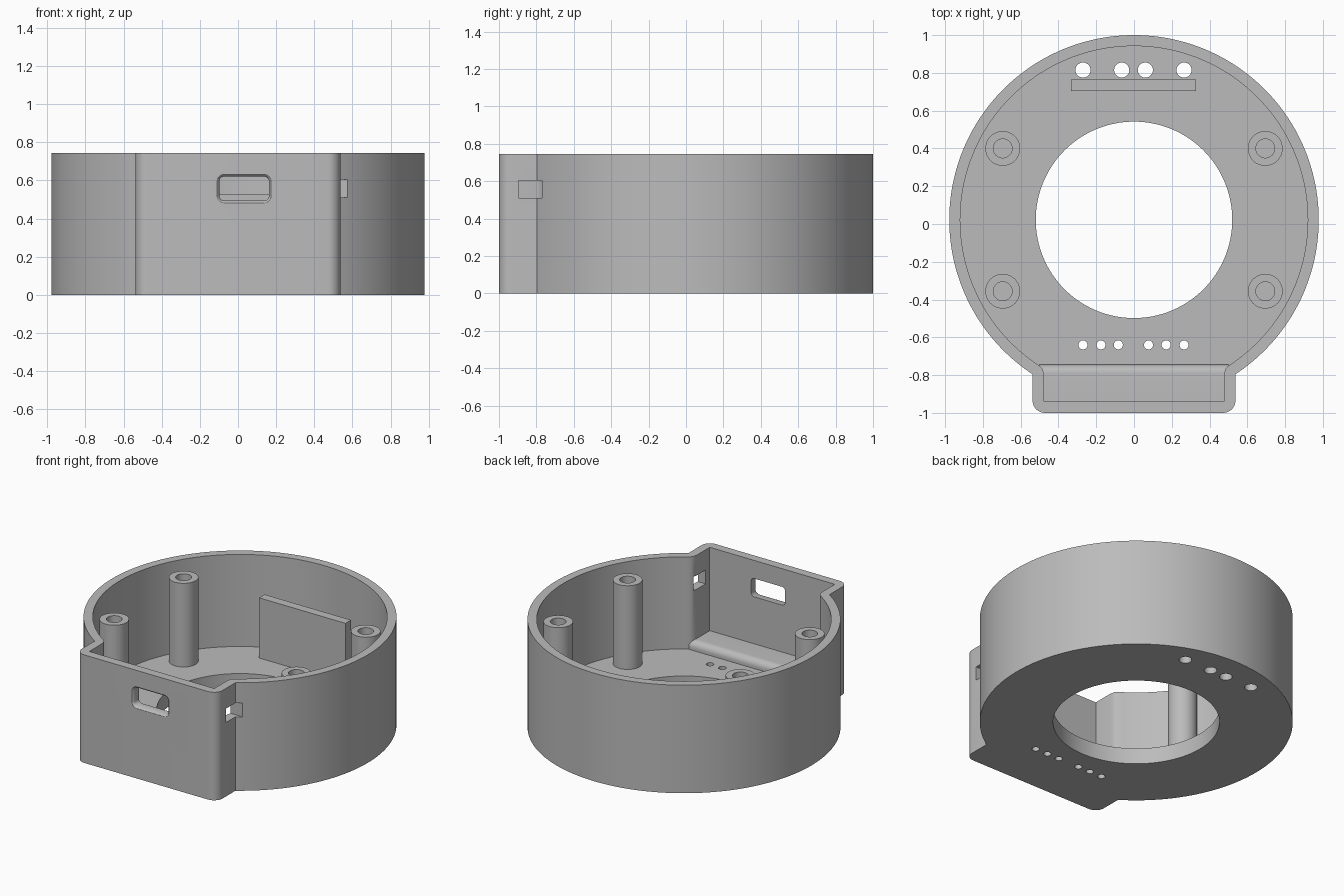
import bpy, bmesh, math
from mathutils import Vector

cube = bpy.data.objects.get("Cube")
if cube:
    bpy.data.objects.remove(cube, do_unlink=True)

CY = 0.022       # ring centre in y
HEIGHT = 0.745
FLOOR = 0.11

grey = bpy.data.materials.new("plain grey")
grey.use_nodes = True
COLOUR = (0.5, 0.5, 0.5, 1)
grey.diffuse_color = COLOUR
grey.node_tree.nodes["Principled BSDF"].inputs["Base Color"].default_value = COLOUR


def loft(name, rings):
    """Closed solid through rings of equal point count."""
    bm = bmesh.new()
    loops = [[bm.verts.new(p) for p in ring] for ring in rings]
    n = len(loops[0])
    for a, b in zip(loops, loops[1:]):
        for i in range(n):
            j = (i + 1) % n
            bm.faces.new((a[i], a[j], b[j], b[i]))
    bm.faces.new(loops[0][::-1])
    bm.faces.new(loops[-1])
    bmesh.ops.recalc_face_normals(bm, faces=bm.faces)
    mesh = bpy.data.meshes.new(name)
    bm.to_mesh(mesh)
    bm.free()
    mesh.materials.append(grey)
    obj = bpy.data.objects.new(name, mesh)
    bpy.context.collection.objects.link(obj)
    return obj


def prism(name, pts, z0, z1):
    return loft(name, [[(x, y, z) for x, y in pts] for z in (z0, z1)])


def arc(cx, cy, r, a0, a1, steps):
    return [(cx + r * math.cos(a0 + (a1 - a0) * i / steps),
             cy + r * math.sin(a0 + (a1 - a0) * i / steps)) for i in range(steps + 1)]


def disc(name, x, y, r, z0, z1, sides=32):
    return prism(name, arc(x, y, r, 0, math.tau, sides)[:-1], z0, z1)


def box(name, x0, x1, y0, y1, z0, z1):
    return prism(name, [(x0, y0), (x1, y0), (x1, y1), (x0, y1)], z0, z1)


def cut(target, cutter):
    cutter.hide_render = True
    mod = target.modifiers.new("cut", 'BOOLEAN')
    mod.operation = 'DIFFERENCE'
    mod.solver = 'EXACT'
    mod.object = cutter
    bpy.context.view_layer.objects.active = target
    bpy.ops.object.modifier_apply(modifier=mod.name)
    bpy.data.objects.remove(cutter, do_unlink=True)


def smooth(obj):
    bpy.ops.object.select_all(action='DESELECT')
    obj.select_set(True)
    bpy.context.view_layer.objects.active = obj
    bpy.ops.object.shade_smooth_by_angle(angle=math.radians(30))


def case_outline(r, half, front, corner, ease):
    """Round ring merged with a rectangular front bay."""
    a = -math.acos((half + ease) / r)
    pts = arc(0, CY, r, a, math.pi - a, 160)
    x, y = pts[0]
    side = []
    if ease:
        side = [(half + ease * 0.3, y - ease * 0.8), (half, y - ease * 2)]
    if corner:
        side += arc(half - corner, front + corner, corner, 0, -math.pi / 2, 8)
    else:
        side.append((half, front))
    return pts + [(-px, py) for px, py in side] + side[::-1]


# Main shell with floor
case = prism("case_shell", case_outline(0.978, 0.537, -1, 0.065, 0), 0, HEIGHT)
cut(case, prism("cavity", case_outline(0.92, 0.477, -0.94, 0, 0.022), FLOOR, 1))
cut(case, disc("centre_hole", 0, CY, 0.52, -0.1, 0.3, 128))

# Pin holes through the floor
for x in (-0.27, -0.065, 0.06, 0.265):
    cut(case, disc("rear_hole", x, 0.815, 0.04, -0.1, 0.3))
for x in (-0.27, -0.175, -0.083, 0.077, 0.17, 0.265):
    cut(case, disc("front_hole", x, -0.64, 0.024, -0.1, 0.3, 24))


# Rounded port opening in the bay, flared outward
def port_ring(y, grow):
    w, h, r = 0.13 + grow, 0.063 + grow, 0.025 + grow
    pts = []
    for k, (sx, sz) in enumerate(((1, 1), (-1, 1), (-1, -1), (1, -1))):
        pts += arc(0.032 + sx * (w - r), 0.557 + sz * (h - r), r,
                   k * math.pi / 2, (k + 1) * math.pi / 2, 6)
    return [(x, y, z) for x, z in pts]


flare = [(-1.02, 0.012), (-1, 0.012), (-0.996, 0.006), (-0.985, 0), (-0.9, 0)]
cut(case, loft("port", [port_ring(y, g) for y, g in flare]))

# Side slot at the neck
cut(case, box("side_slot", 0.4, 0.7, -0.895, -0.77, 0.51, 0.605))
smooth(case)

# Screw posts with blind holes
for sx, side in ((-1, "right"), (1, "left")):
    for y, end in ((0.4, "rear"), (-0.356, "front")):
        post = disc(f"{end}_{side}_post", sx * 0.695, y, 0.092, FLOOR - 0.01, 0.687, 48)
        cut(post, disc("pilot", sx * 0.695, y, 0.05, 0.25, 0.8))
        smooth(post)

# Upright divider plate
box("divider_plate", -0.333, 0.327, 0.705, 0.765, FLOOR - 0.01, 0.525)

# Raised bay floor with a rounded inner edge
R = 0.045
profile = [(-0.95, FLOOR - 0.01), (-0.745, FLOOR - 0.01)]
profile += arc(-0.745 - R, 0.17 - R, R, 0, math.pi / 2, 8) + [(-0.95, 0.17)]
sill = loft("bay_floor", [[(x, y, z) for y, z in profile] for x in (-0.5, 0.5)])
smooth(sill)
